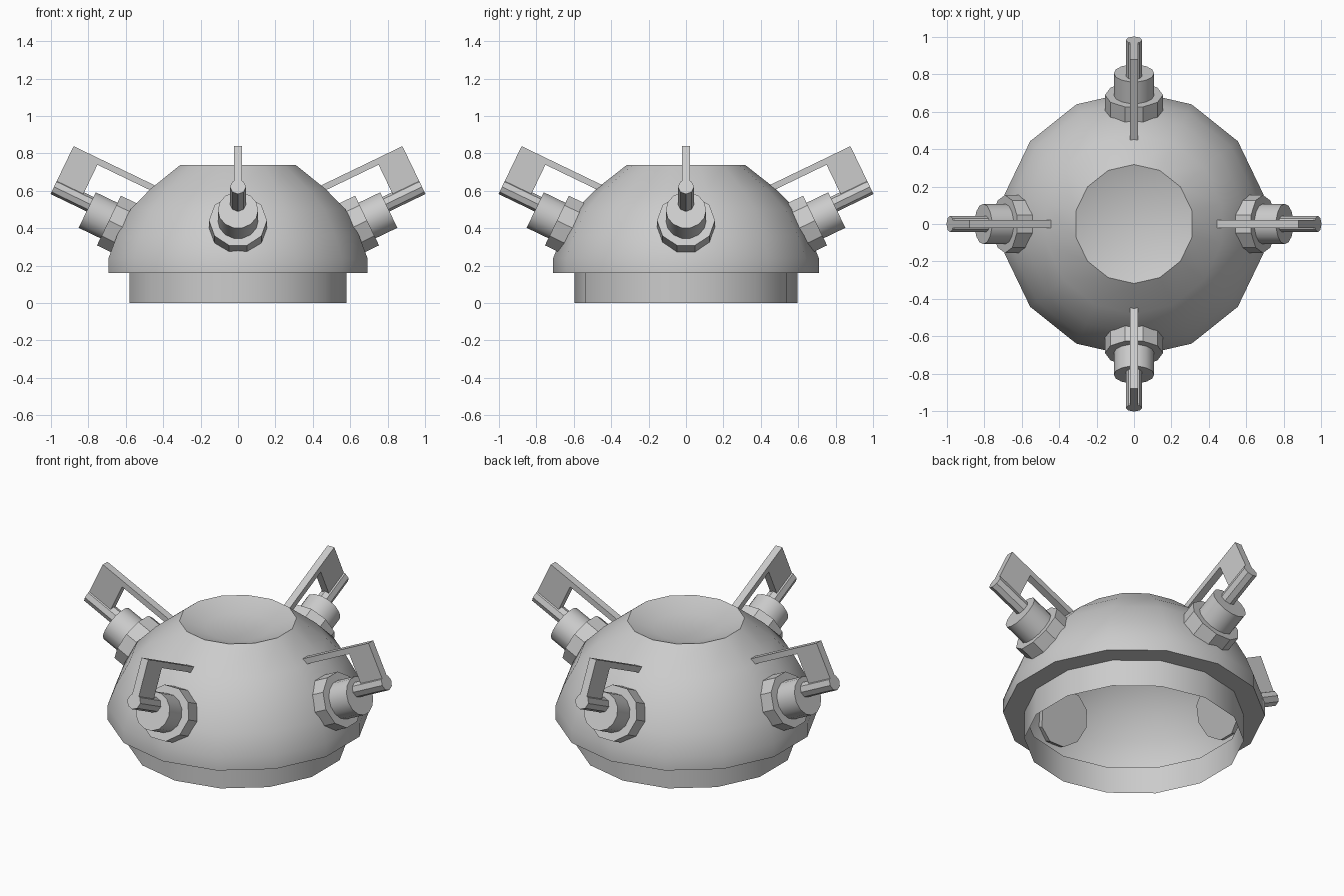
import bpy, bmesh, math
from mathutils import Matrix, Vector

if "Cube" in bpy.data.objects:
    bpy.data.objects.remove(bpy.data.objects["Cube"])

TILT = math.atan2(0.434, 0.9)


def make_object(name, bm, matrix=None, smooth=True):
    bmesh.ops.recalc_face_normals(bm, faces=bm.faces)
    if matrix is not None:
        bm.transform(matrix)
    me = bpy.data.meshes.new(name)
    bm.to_mesh(me)
    bm.free()
    ob = bpy.data.objects.new(name, me)
    bpy.context.collection.objects.link(ob)
    if smooth:
        bpy.ops.object.select_all(action='DESELECT')
        ob.select_set(True)
        bpy.context.view_layer.objects.active = ob
        bpy.ops.object.shade_smooth_by_angle(angle=math.radians(30))
    return ob


def cylinder(name, r, x0, x1, z, n, matrix, smooth=True):
    # cylinder along local x, with a vertex at local +y
    bm = bmesh.new()
    rings = [[bm.verts.new((x, r * math.cos(2 * math.pi * i / n),
                            z + r * math.sin(2 * math.pi * i / n)))
              for i in range(n)] for x in (x0, x1)]
    for i in range(n):
        j = (i + 1) % n
        bm.faces.new((rings[0][i], rings[0][j], rings[1][j], rings[1][i]))
    for ring in rings:
        bm.faces.new(ring)
    return make_object(name, bm, matrix, smooth)


# hollow dome: skirt, flange, curved shell and sunken top, lathed in 14 sides
profile = [(0.595, 0), (0.595, 0.16), (0.71, 0.16), (0.71, 0.24), (0.664, 0.36),
           (0.59, 0.50), (0.48, 0.61), (0.318, 0.737), (0.18, 0.69)]
N = 14
bm = bmesh.new()
rings = []
for r, z in profile:
    rings.append([bm.verts.new((r * math.cos(math.pi / 2 + 2 * math.pi * i / N),
                                r * math.sin(math.pi / 2 + 2 * math.pi * i / N), z))
                  for i in range(N)])
for a, b in zip(rings, rings[1:]):
    for i in range(N):
        j = (i + 1) % N
        bm.faces.new((a[i], a[j], b[j], b[i]))
bm.faces.new(rings[-1])
make_object("dome_shell", bm)

# four tilted fittings around the dome
bracket_outline = [(0.343, 0.04), (0.343, 0.276), (-0.165, 0.276),
                   (-0.165, 0.242), (0.185, 0.242), (0.185, 0.04)]
for k, side in enumerate(("right", "back", "left", "front")):
    m = (Matrix.Rotation(k * math.pi / 2, 4, 'Z')
         @ Matrix.Translation((0.69, 0, 0.441))
         @ Matrix.Rotation(-TILT, 4, 'Y'))
    cylinder("collar_" + side, 0.155, -0.115, 0.0, 0, 10, m, False)
    cylinder("socket_" + side, 0.108, -0.02, 0.129, 0.0, 14, m)
    cylinder("rod_" + side, 0.043, 0.10, 0.343, 0.035, 8, m, False)
    # bracket plate with long bar reaching back to the dome
    bm = bmesh.new()
    face = bm.faces.new([bm.verts.new((x, -0.022, z)) for x, z in bracket_outline])
    ext = bmesh.ops.extrude_face_region(bm, geom=[face])
    verts = [v for v in ext["geom"] if isinstance(v, bmesh.types.BMVert)]
    bmesh.ops.translate(bm, verts=verts, vec=Vector((0, 0.044, 0)))
    make_object("bracket_" + side, bm, m, False)
